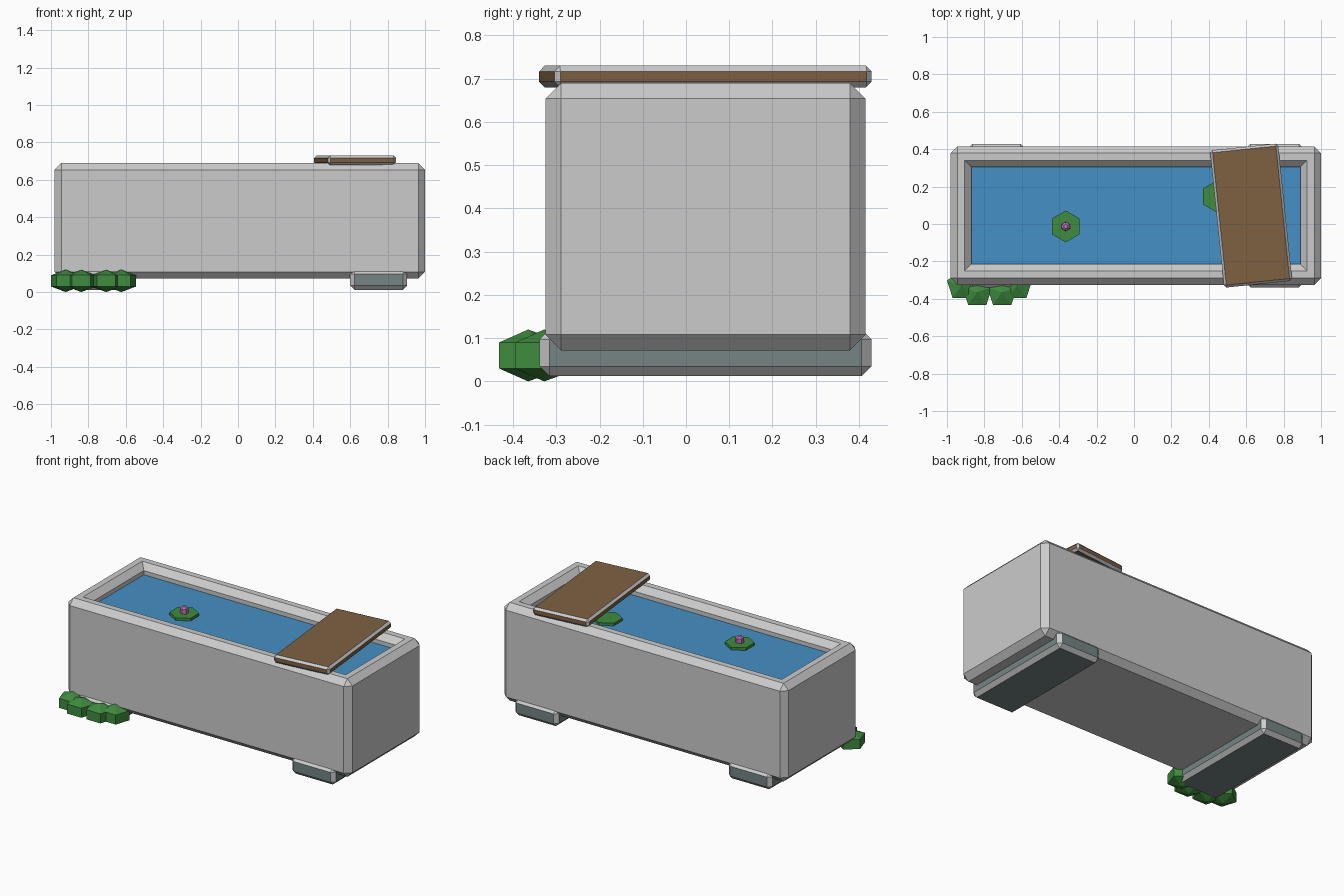
import bpy, bmesh, math
from mathutils import Matrix, Vector

if "Cube" in bpy.data.objects:
    bpy.data.objects.remove(bpy.data.objects["Cube"])


def material(name, rgb):
    m = bpy.data.materials.new(name)
    m.diffuse_color = (*rgb, 1)
    m.use_nodes = True
    m.node_tree.nodes["Principled BSDF"].inputs["Base Color"].default_value = m.diffuse_color
    return m


slate = material("slate", (0.18, 0.23, 0.23))
wood = material("wood", (0.21, 0.12, 0.055))
leaf = material("leaf", (0.05, 0.26, 0.05))
water_blue = material("water_blue", (0.06, 0.28, 0.56))
pink = material("pink", (0.55, 0.18, 0.5))


def finish(bm, name, mats=()):
    bmesh.ops.recalc_face_normals(bm, faces=bm.faces[:])
    me = bpy.data.meshes.new(name)
    bm.to_mesh(me)
    bm.free()
    for m in mats:
        me.materials.append(m)
    ob = bpy.data.objects.new(name, me)
    bpy.context.collection.objects.link(ob)
    return ob


def block(lo, hi, chamfer=0.0):
    """Box between two corners with chamfered edges; chamfers take slot 1."""
    lo, hi = Vector(lo), Vector(hi)
    bm = bmesh.new()
    bmesh.ops.create_cube(bm, size=1, matrix=Matrix.Translation((lo + hi) / 2)
                          @ Matrix.Diagonal((*(hi - lo), 1)))
    if chamfer:
        bmesh.ops.bevel(bm, geom=bm.edges[:], offset=chamfer, segments=1,
                        affect='EDGES', profile=0.5, material=1)
    return bm


def prism(name, x, y, z0, z1, r0, r1, sides, mat):
    bm = bmesh.new()
    bmesh.ops.create_cone(bm, cap_ends=True, segments=sides, radius1=r0, radius2=r1,
                          depth=z1 - z0, matrix=Matrix.Translation((x, y, (z0 + z1) / 2)))
    return finish(bm, name, [mat])


# Stone trough: chamfered block with a hollowed top
bm = block((-0.98, -0.325, 0.072), (1.0, 0.415, 0.69), 0.036)
for f in bm.faces:
    f.material_index = 0
bm.faces.ensure_lookup_table()
top = max(bm.faces, key=lambda f: f.calc_center_median().z)
for thickness, depth in ((0.039, 0), (0.036, -0.036), (0.0005, -0.5)):
    bmesh.ops.inset_region(bm, faces=[top], thickness=thickness, depth=depth,
                           use_even_offset=True)
finish(bm, "trough")

# Water surface
finish(block((-0.869, -0.214, 0.58), (0.889, 0.304, 0.628)), "water", [water_blue])

# Two stone feet
for side, x in (("left", -0.735), ("right", 0.752)):
    finish(block((x - 0.152, -0.339, 0.012), (x + 0.152, 0.429, 0.12), 0.023),
           side + "_foot", [slate, None])

# Plank laid across the rim
plank = finish(block((-0.183, -0.369, 0), (0.183, 0.369, 0.05), 0.013),
               "plank", [wood, None])
plank.location = (0.626, 0.045, 0.68)
plank.rotation_euler.z = math.radians(5.9)

# Lily pads and flower
prism("lily_pad_1", -0.365, -0.013, 0.625, 0.645, 0.085, 0.085, 6, leaf)
prism("lily_pad_2", 0.443, 0.147, 0.625, 0.645, 0.085, 0.085, 6, leaf)
prism("lily_flower_base", -0.365, -0.013, 0.645, 0.675, 0.025, 0.025, 6, pink)
prism("lily_flower_top", -0.365, -0.013, 0.675, 0.685, 0.025, 0.012, 6, pink)

# Shrub clumps at the front left corner
for i, (x, y) in enumerate([(-0.921, -0.328), (-0.838, -0.365),
                            (-0.705, -0.365), (-0.624, -0.328)]):
    bm = bmesh.new()
    bmesh.ops.create_uvsphere(bm, u_segments=5, v_segments=3, radius=1,
                              matrix=Matrix.Translation((x, y, 0.06))
                              @ Matrix.Diagonal((0.096, 0.096, 0.06, 1)))
    ys = [v.co.y - y for v in bm.verts]
    if max(ys) < -min(ys):  # keep a flat side facing front
        bmesh.ops.rotate(bm, cent=(x, y, 0), verts=bm.verts[:],
                         matrix=Matrix.Rotation(math.pi, 3, 'Z'))
    finish(bm, f"shrub_clump_{i + 1}", [leaf])
